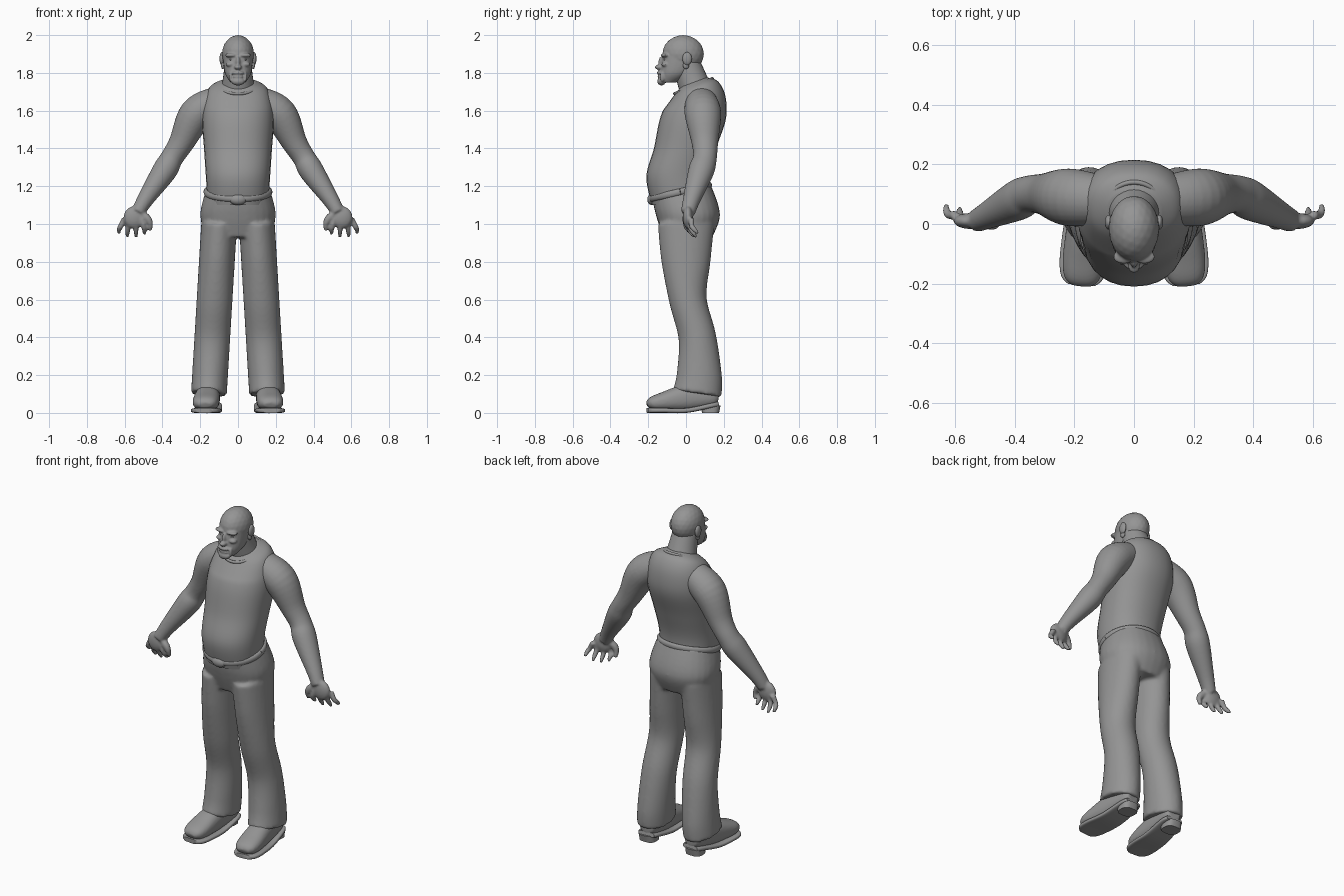
import bpy
import bmesh
from math import cos, sin, tau, copysign
from mathutils import Vector, Matrix

default_cube = bpy.data.objects.get("Cube")
if default_cube:
    bpy.data.objects.remove(default_cube, do_unlink=True)

grey = bpy.data.materials.new("plain_grey")
grey.use_nodes = True
grey.diffuse_color = (0.3, 0.3, 0.3, 1)
grey.node_tree.nodes["Principled BSDF"].inputs["Base Color"].default_value = grey.diffuse_color

SEGMENTS = 28
STEPS = 6


def spline(keys):
    """Fill in a smooth run of sections that passes through a few key sections."""
    keys = [Vector(key) for key in keys]
    padded = [keys[0]] + keys + [keys[-1]]
    sections = []
    for before, start, end, after in zip(padded, padded[1:], padded[2:], padded[3:]):
        for step in range(STEPS):
            t = step / STEPS
            leave, arrive = (end - before) / 2, (after - start) / 2
            chord = end - start
            bend = chord * 3 - leave * 2 - arrive
            twist = leave + arrive - chord * 2
            sections.append(start + leave * t + bend * t ** 2 + twist * t ** 3)
    return sections + [keys[-1]]


def outline(squareness):
    """Unit circle, squared off as squareness falls below one."""
    for i in range(SEGMENTS):
        angle = tau * i / SEGMENTS
        across, along = cos(angle), sin(angle)
        yield (copysign(abs(across) ** squareness, across),
               copysign(abs(along) ** squareness, along))


def skin_rings(bm, rings):
    """Bridge consecutive rings and cap both ends."""
    for low, high in zip(rings, rings[1:]):
        for i in range(SEGMENTS):
            j = (i + 1) % SEGMENTS
            bm.faces.new((low[i], low[j], high[j], high[i]))
    bm.faces.new(rings[0][::-1])
    bm.faces.new(rings[-1])


def stack(bm, keys, tilt_from, tilt_rate):
    """Loft level rings (height, half width, front, back) that tilt up backwards near the top."""
    rings = []
    for z, width, front, back in spline(keys):
        middle, depth = (front + back) / 2, (back - front) / 2
        slope = tilt_rate * max(0, z - tilt_from)
        rings.append([bm.verts.new((width * a, middle + depth * b, z + slope * depth * b))
                      for a, b in outline(0.9)])
    skin_rings(bm, rings)


def tube(bm, keys, side=1, up=(0, 1, 0), squareness=1):
    """Loft rings across a path of keys (x, y, z, half width, half depth along up)."""
    sections = spline(keys)
    points = [Vector(section[:3]) for section in sections]
    rings = []
    for k, section in enumerate(sections):
        tangent = (points[min(k + 1, len(points) - 1)] - points[max(k - 1, 0)]).normalized()
        depth = Vector(up) - tangent * tangent.dot(Vector(up))
        depth.normalize()
        width = depth.cross(tangent)
        ring = []
        for a, b in outline(squareness):
            spot = points[k] + width * section[3] * a + depth * section[4] * b
            ring.append(bm.verts.new((spot.x * side, spot.y, spot.z)))
        rings.append(ring)
    skin_rings(bm, rings)


def blob(bm, centre, size, side=1):
    """Add an ellipsoid."""
    x, y, z = centre
    matrix = Matrix.Translation((x * side, y, z)) @ Matrix.Diagonal((*size, 1))
    bmesh.ops.create_icosphere(bm, subdivisions=3, radius=1, matrix=matrix)


def hoop(name, centre, width, depth, rise, thickness, height):
    """Tilted oval band of cloth."""
    bm = bmesh.new()
    x, y, z = centre
    turns = [tau * i / SEGMENTS for i in range(SEGMENTS + 1)]
    tube(bm, [(x + width * cos(a), y + depth * sin(a), z + rise * sin(a), thickness, height)
              for a in turns], up=(0, 0, 1))
    finish(name, bm)


def finish(name, bm, voxel=0, relax=4):
    """Make a smooth object, fusing its pieces into one skin if a voxel size is given."""
    bmesh.ops.recalc_face_normals(bm, faces=bm.faces)
    mesh = bpy.data.meshes.new(name)
    bm.to_mesh(mesh)
    bm.free()
    mesh.materials.append(grey)
    mesh.polygons.foreach_set("use_smooth", [True] * len(mesh.polygons))
    mesh.set_sharp_from_angle(angle=1)
    obj = bpy.data.objects.new(name, mesh)
    bpy.context.collection.objects.link(obj)
    if voxel:
        fuse = obj.modifiers.new("fuse", "REMESH")
        fuse.mode = "VOXEL"
        fuse.voxel_size = voxel
        fuse.use_smooth_shade = True
        smooth = obj.modifiers.new("relax", "SMOOTH")
        smooth.iterations = relax


# Vest over the chest and belly, with a scooped collar
bm = bmesh.new()
stack(bm, [(1.1, .16, -.18, .12), (1.25, .17, -.21, .12), (1.4, .18, -.17, .16),
           (1.55, .19, -.14, .21), (1.65, .18, -.1, .21), (1.72, .15, -.06, .17),
           (1.75, .09, -.03, .11)], tilt_from=1.6, tilt_rate=2.5)
finish("vest", bm)
hoop("collar", (0, .04, 1.73), .1, .1, .04, .008, .008)

# Neck
bm = bmesh.new()
tube(bm, [(0, .07, 1.66, .1, .09), (0, .03, 1.77, .08, .08), (0, 0, 1.86, .07, .07)])
finish("neck", bm)

# Trousers: hips and two flared legs that lean outwards
bm = bmesh.new()
stack(bm, [(.93, .17, -.12, .14), (1.05, .2, -.16, .18), (1.18, .17, -.18, .13)],
      tilt_from=1.05, tilt_rate=1.6)
leg_shape = [(1, 0, .15), (.8, 0, .13), (.6, .01, .1), (.4, .06, .1), (.2, .07, .12), (.1, .06, .13)]
for side in (1, -1):
    tube(bm, [(.16 - .06 * z, y, z, .095, depth) for z, y, depth in leg_shape], side)
finish("trousers", bm, .01, 6)
hoop("waistband", (0, -.03, 1.17), .17, .155, .035, .012, .018)
bm = bmesh.new()
blob(bm, (0, -.18, 1.13), (.045, .025, .03))
finish("buckle", bm)

# Head: skull, jaw, nose, lips, chin beard, brows, cheeks and moustache
bm = bmesh.new()
blob(bm, (0, -.015, 1.9), (.085, .11, .1))
stack(bm, [(1.75, .04, -.13, -.05), (1.8, .07, -.135, .03), (1.89, .08, -.125, .09)],
      tilt_from=2, tilt_rate=0)
blob(bm, (0, -.125, 1.855), (.013, .022, .035))
blob(bm, (0, -.14, 1.83), (.02, .025, .014))
blob(bm, (0, -.135, 1.8), (.035, .02, .01))
blob(bm, (0, -.135, 1.78), (.028, .015, .007))
blob(bm, (0, -.13, 1.755), (.036, .022, .022))
for side in (1, -1):
    blob(bm, (.035, -.11, 1.893), (.036, .024, .011), side)
    blob(bm, (.04, -.11, 1.845), (.025, .02, .014), side)
    blob(bm, (.04, -.125, 1.78), (.009, .013, .027), side)
finish("head", bm, .005, 3)

# Shoe sections: distance back, height, half width, half thickness
shoe_shape = [(-.205, .04, .035, .015), (-.18, .05, .06, .035), (-.12, .06, .07, .05),
              (0, .08, .065, .07), (.13, .09, .055, .06), (.17, .09, .04, .04)]

for side, label in ((1, "left"), (-1, "right")):
    # Ear and eye
    bm = bmesh.new()
    blob(bm, (.085, .006, 1.875), (.013, .025, .035), side)
    blob(bm, (.08, 0, 1.84), (.01, .016, .02), side)
    finish(label + "_ear", bm)
    bm = bmesh.new()
    blob(bm, (.033, -.11, 1.87), (.014, .01, .006), side)
    finish(label + "_eye", bm)

    # Arm and palm
    bm = bmesh.new()
    arm_path = [(.11, .08, 1.65, .08), (.22, .09, 1.58, .092), (.3, .1, 1.43, .067),
                (.35, .1, 1.35, .06), (.39, .08, 1.28, .065), (.49, .03, 1.13, .044),
                (.53, .01, 1.06, .036)]
    tube(bm, [(x, y, z, radius, radius * 1.05) for x, y, z, radius in arm_path], side)
    blob(bm, (.55, .01, 1.035), (.056, .027, .06), side)

    # Four curled fingers, fanned out from the palm, and a thumb
    for finger, length in enumerate((.055, .07, .07, .05)):
        x, y, fan = .51 + .03 * finger, .01 * finger, .01 * (finger - 1)
        tube(bm, [(x, y, 1.03, .015, .015), (x + fan, y, .99, .014, .014),
                  (x + fan * 1.5, y + .015, 1 - length * .6, .013, .013),
                  (x + fan * 1.5, y + .035, 1 - length, .008, .008)], side)
    tube(bm, [(.52, .01, 1.06, .02, .02), (.48, 0, 1.03, .02, .02),
              (.465, 0, 1, .015, .015), (.465, .01, .965, .009, .009)], side)
    finish(label + "_arm", bm, .007)

    # Shoe upper
    bm = bmesh.new()
    tube(bm, [(.16 - .08 * y, y, z, width, height) for y, z, width, height in shoe_shape],
         side, (0, 0, 1), .85)
    finish(label + "_shoe", bm, .007)

    # Sole that lifts over the arch, and a heel block under it
    bm = bmesh.new()
    tube(bm, [(.16 - .08 * y, y, .013 + .2 * max(0, y), width + .01, .013)
              for y, z, width, height in shoe_shape], side, (0, 0, 1), .5)
    heel = [(.155, .13, z, .05, .045 + .2 * z) for z in (0, .04)]
    tube(bm, heel, side, squareness=.7)
    finish(label + "_sole", bm)
